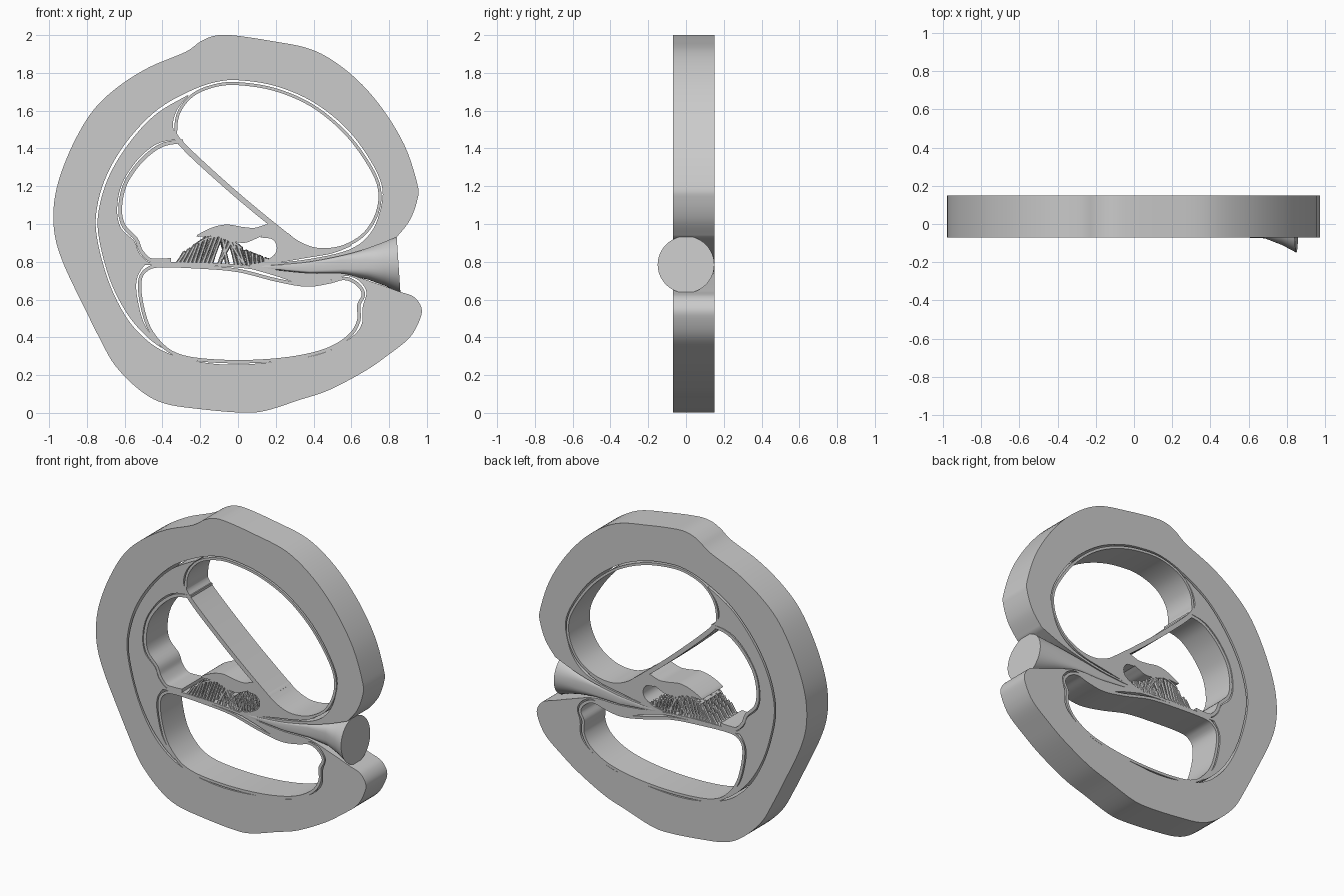
import bpy, bmesh, math, random
from mathutils import Vector

if "Cube" in bpy.data.objects:
    bpy.data.objects.remove(bpy.data.objects["Cube"])

random.seed(4)
Y_MID, HALF = 0.04, 0.11          # slab centre and half depth
mat = bpy.data.materials.new("light_grey")
mat.diffuse_color = (0.6, 0.6, 0.6, 1)
mat.use_nodes = True
mat.node_tree.nodes["Principled BSDF"].inputs["Base Color"].default_value = mat.diffuse_color


def smooth(pts, closed=False, n=5):
    """Catmull-Rom curve through 2D points."""
    p = [Vector(q) for q in pts]
    m = len(p)
    get = (lambda i: p[i % m]) if closed else (lambda i: p[max(0, min(m - 1, i))])
    out = []
    for i in range(m if closed else m - 1):
        a, b, c, d = get(i - 1), get(i), get(i + 1), get(i + 2)
        for k in range(n):
            t = k / n
            out.append(0.5 * (2 * b + (c - a) * t + (2 * a - 5 * b + 4 * c - d) * t * t
                              + (3 * b - a - 3 * c + d) * t ** 3))
    return out if closed else out + [p[-1]]


def offset(pts, dist, closed=False):
    """Shift a polyline to its left by dist."""
    m, out = len(pts), []
    for i in range(m):
        a = pts[i - 1] if closed or i else pts[0]
        b = pts[(i + 1) % m] if closed or i < m - 1 else pts[-1]
        t = (b - a).normalized()
        out.append(pts[i] + Vector((-t.y, t.x)) * dist)
    return out


def finish(ob):
    ob.data.materials.clear()
    ob.data.materials.append(mat)
    bpy.ops.object.select_all(action='DESELECT')
    ob.select_set(True)
    bpy.context.view_layer.objects.active = ob
    bpy.ops.object.shade_smooth_by_angle(angle=math.radians(35))


def slab(name, loops):
    """Extrude filled outlines in x-z through the slab depth."""
    cu = bpy.data.curves.new(name, 'CURVE')
    cu.dimensions, cu.fill_mode, cu.extrude = '2D', 'BOTH', HALF
    for loop in loops:
        sp = cu.splines.new('POLY')
        sp.points.add(len(loop) - 1)
        for q, v in zip(sp.points, loop):
            q.co = (v[0], v[1], 0, 1)
        sp.use_cyclic_u = True
    tmp = bpy.data.objects.new(name + "_curve", cu)
    bpy.context.collection.objects.link(tmp)
    bpy.context.view_layer.update()
    me = bpy.data.meshes.new_from_object(
        tmp.evaluated_get(bpy.context.evaluated_depsgraph_get()))
    bpy.data.objects.remove(tmp)
    bm = bmesh.new()
    bm.from_mesh(me)
    bmesh.ops.remove_doubles(bm, verts=bm.verts, dist=1e-5)
    for v in bm.verts:
        v.co = (v.co.x, Y_MID - v.co.z, v.co.y)
    bmesh.ops.recalc_face_normals(bm, faces=bm.faces)
    bm.to_mesh(me)
    bm.free()
    ob = bpy.data.objects.new(name, me)
    bpy.context.collection.objects.link(ob)
    finish(ob)


def strip(name, pts, width):
    c = smooth(pts)
    slab(name, [offset(c, width / 2) + offset(c, -width / 2)[::-1]])


def ring(name, c, width):
    """Closed lining around a hole; the outline runs clockwise."""
    slab(name, [c, offset(c, width, True)])


# Bony shell: outer edge, lower lip, inner edge, upper lip
outer = [(.84, .93), (.91, 1.02), (.95, 1.13), (.95, 1.21), (.88, 1.42), (.75, 1.63),
         (.59, 1.80), (.40, 1.92), (.17, 1.97), (-.04, 2.0), (-.13, 1.995), (-.20, 1.965),
         (-.28, 1.91), (-.47, 1.83), (-.63, 1.73), (-.76, 1.61), (-.86, 1.45), (-.94, 1.26),
         (-.975, 1.10), (-.97, .94), (-.92, .78), (-.81, .55), (-.73, .39), (-.65, .25),
         (-.52, .12), (-.39, .05), (-.20, .02), (.01, .002), (.14, .01), (.33, .07),
         (.48, .12), (.67, .22), (.80, .31), (.91, .40), (.965, .50), (.97, .56),
         (.93, .615), (.86, .64)]
low_lip = [(.86, .64), (.72, .69), (.56, .738), (.38, .74), (.17, .76), (.06, .772)]
inner = [(.06, .765), (.2, .725), (.31, .69), (.42, .688), (.53, .715), (.58, .725),
         (.64, .70), (.68, .64), (.66, .56), (.655, .47), (.60, .40), (.46, .32), (.27, .28),
         (0, .255), (-.2, .27), (-.38, .32), (-.5, .40), (-.6, .52), (-.69, .71), (-.75, .95),
         (-.74, 1.12), (-.68, 1.29), (-.57, 1.46), (-.42, 1.61), (-.24, 1.71), (-.10, 1.755),
         (.02, 1.76), (.2, 1.73), (.39, 1.65), (.56, 1.52), (.68, 1.37), (.76, 1.21),
         (.755, 1.08), (.70, .95), (.59, .865), (.38, .815), (.12, .785)]
up_lip = [(.12, .778), (.22, .785), (.38, .80), (.56, .835), (.7, .875), (.84, .93)]
slab("bony_shell", [smooth(outer)[:-1] + smooth(low_lip) + smooth(inner) + smooth(up_lip)[:-1]])

# Crescent ligament on the left
lig_out = [(-.27, 1.68), (-.43, 1.585), (-.56, 1.45), (-.67, 1.28), (-.73, 1.11),
           (-.74, .95), (-.68, .71), (-.59, .53), (-.49, .41), (-.40, .34)]
lig_low = [(-.44, .39), (-.50, .48), (-.535, .62), (-.535, .71), (-.50, .775), (-.47, .795)]
lig_mid = [(-.49, .81), (-.525, .85), (-.55, .91), (-.62, .98), (-.64, 1.08), (-.615, 1.21),
           (-.54, 1.33), (-.46, 1.405), (-.39, 1.437), (-.31, 1.447)]
lig_up = [(-.33, 1.47), (-.345, 1.53), (-.32, 1.61), (-.26, 1.68)]
slab("crescent_ligament", [smooth(lig_out) + smooth(lig_low) + smooth(lig_mid) + smooth(lig_up)])

# Linings of the upper and lower chambers
upper = [(-.29, 1.435), (-.32, 1.51), (-.30, 1.6), (-.23, 1.68), (-.12, 1.725), (0, 1.735),
         (.19, 1.705), (.38, 1.625), (.54, 1.5), (.655, 1.36), (.735, 1.21), (.735, 1.08),
         (.67, .96), (.56, .89), (.44, .872), (.34, .90), (.24, .97), (-.02, 1.185)]
ring("upper_chamber_lining", smooth(upper, True), .016)
lower = [(-.48, .75), (-.51, .70), (-.505, .60), (-.47, .47), (-.41, .38), (-.33, .32),
         (-.2, .29), (.03, .28), (.27, .297), (.46, .34), (.58, .41), (.63, .49), (.63, .57),
         (.655, .63), (.62, .68), (.56, .703), (.48, .683), (.36, .668), (.2, .695),
         (0, .745), (-.2, .763), (-.41, .77)]
ring("lower_chamber_lining", smooth(lower[::-1], True), .018)

# Middle chamber: wall lining, slanted membrane, floor
strip("middle_chamber_lining",
      [(-.29, 1.438), (-.38, 1.425), (-.45, 1.39), (-.53, 1.315), (-.60, 1.205), (-.624, 1.08),
       (-.605, .99), (-.54, .92), (-.515, .86), (-.47, .812), (-.41, .807), (-.355, .81)], .02)
strip("slanted_membrane", [(-.31, 1.43), (-.22, 1.34), (-.03, 1.17), (.15, 1.02), (.30, .91)], .022)
strip("membrane_floor", [(-.5, .79), (-.3, .79), (-.12, .785), (.02, .775), (.2, .752)], .016)

# Limbus with its hooked lip, and the covering membrane above the cells
limbus = [(.12, .93), (.17, .95), (.24, .945), (.34, .895), (.44, .862), (.56, .88),
          (.60, .885), (.50, .845), (.36, .82), (.2, .792), (.10, .772), (.06, .785),
          (.13, .80), (.19, .835), (.205, .88), (.18, .92)]
slab("limbus", [smooth(limbus, True)])
cover = [(-.22, .935), (-.14, .98), (-.06, .997), (.02, .985), (.09, .98), (.16, 1.0),
         (.20, .985), (.28, .94), (.22, .94), (.14, .94), (.09, .92), (.03, .90),
         (-.06, .915), (-.12, .935)]
slab("covering_membrane", [smooth(cover, True)])

# Sensory cells: rows of leaning columns with rounded tops
bm = bmesh.new()


def rod(a, b, r0, r1, seg=6):
    d = b - a
    g = bmesh.ops.create_cone(bm, cap_ends=True, segments=seg, radius1=r0, radius2=r1, depth=d.length)
    rot = d.to_track_quat('Z', 'Y')
    for v in g['verts']:
        v.co = rot @ v.co + (a + b) / 2


def arch(x):
    """Height of the top of the cell mound."""
    prof = [(-.33, .82), (-.25, .87), (-.17, .93), (-.10, .94), (-.04, .92), (.04, .86),
            (.12, .83), (.20, .80)]
    for (x0, z0), (x1, z1) in zip(prof, prof[1:]):
        if x <= x1:
            return z0 + (z1 - z0) * (x - x0) / (x1 - x0)
    return prof[-1][1]


for row in range(6):
    y = Y_MID - HALF + .012 + row * .039
    for i in range(23):
        x = -.325 + i * .0225
        if -.13 < x < 0 and i % 2:
            continue
        top = min(.195, x + (.05 if x < -.1 else -.03 if x < .05 else -.012)
                  + random.uniform(-.01, .01))
        a = Vector((x, y, .785 - max(0, x) * .08))
        b = Vector((top, y, arch(top)))
        rod(a, b, .008, .010)
        rod(a, a.lerp(b, .35), .012, .009)
    rod(Vector((-.10, y, .79)), Vector((-.03, y, .92)), .009, .012)
    rod(Vector((.03, y, .785)), Vector((-.05, y, .92)), .009, .012)
me = bpy.data.meshes.new("sensory_cells")
bm.to_mesh(me)
bm.free()
cells = bpy.data.objects.new("sensory_cells", me)
bpy.context.collection.objects.link(cells)
finish(cells)
strip("cell_top_plate", [(-.21, .90), (-.16, .925), (-.10, .935), (-.04, .915), (.02, .87)], .01)

# Nerve: flat sheet flaring into a round trunk
#           x_top, z_top, x_bottom, z_bottom, y_front, squareness
stations = [(.05, .780, .05, .770, -.07, 8), (.22, .786, .22, .755, -.07, 8),
            (.38, .803, .38, .738, -.07, 7), (.55, .838, .56, .735, -.07, 5),
            (.68, .875, .69, .705, -.075, 3), (.77, .906, .78, .672, -.11, 2.3),
            (.84, .935, .86, .635, -.15, 2)]
SEG = 48
bm = bmesh.new()
rings = []
for xt, zt, xb, zb, yf, e in stations:
    cy, hy = (.15 + yf) / 2, (.15 - yf) / 2
    loop = []
    for k in range(SEG):
        t = 2 * math.pi * k / SEG
        c, s = math.cos(t), math.sin(t)
        u = math.copysign(abs(c) ** (2 / e), c)
        w = math.copysign(abs(s) ** (2 / e), s) * .5 + .5
        loop.append(bm.verts.new((xb + (xt - xb) * w, cy + hy * u, zb + (zt - zb) * w)))
    rings.append(loop)
for a, b in zip(rings, rings[1:]):
    for k in range(SEG):
        j = (k + 1) % SEG
        bm.faces.new((a[k], a[j], b[j], b[k]))
bm.faces.new(rings[0])
bm.faces.new(rings[-1])
bmesh.ops.recalc_face_normals(bm, faces=bm.faces)
me = bpy.data.meshes.new("nerve")
bm.to_mesh(me)
bm.free()
nerve = bpy.data.objects.new("nerve", me)
bpy.context.collection.objects.link(nerve)
finish(nerve)
